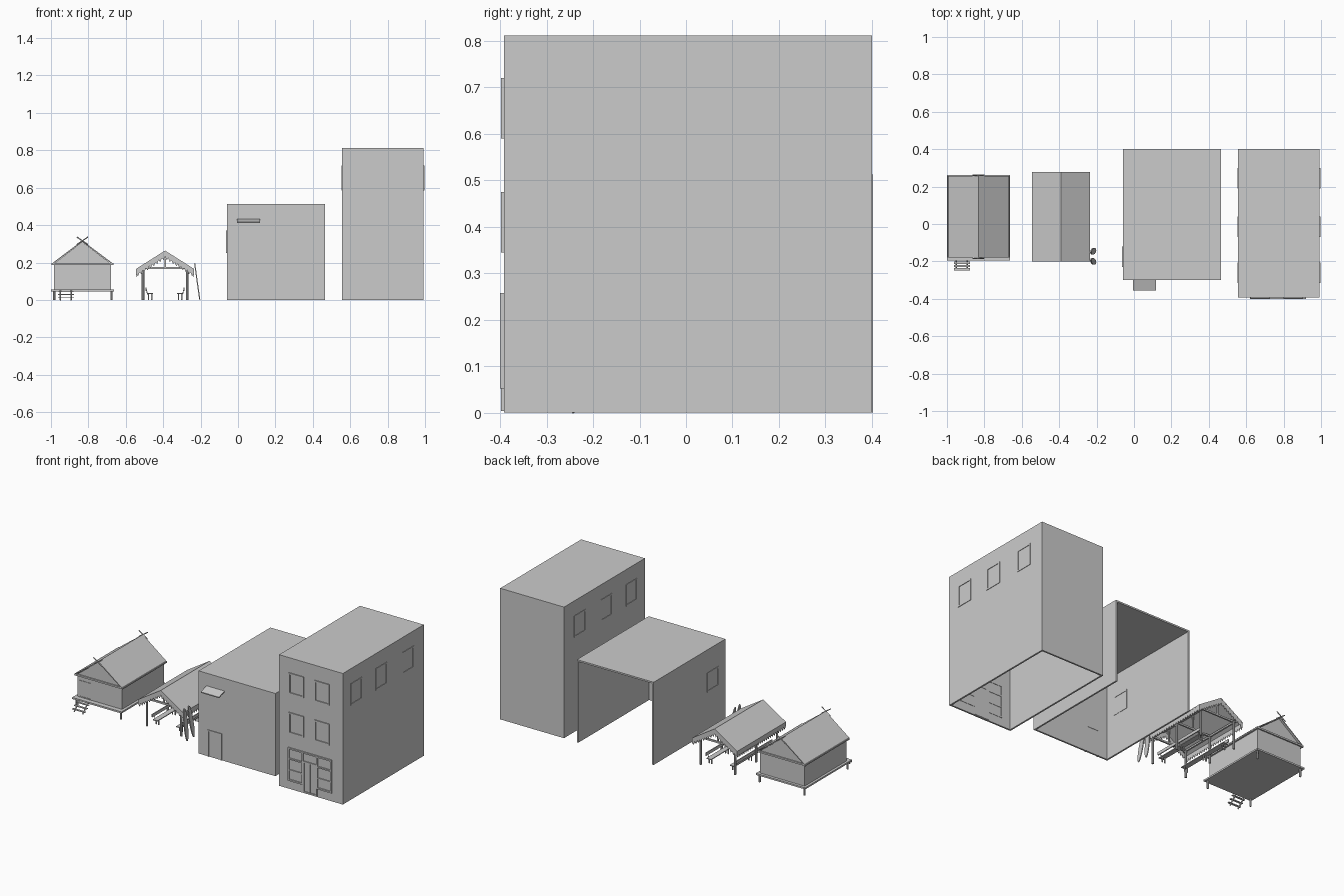
import bpy, bmesh, math
from mathutils import Vector

if "Cube" in bpy.data.objects:
    bpy.data.objects.remove(bpy.data.objects["Cube"])


def mesh_obj(name, verts, faces):
    me = bpy.data.meshes.new(name)
    me.from_pydata([tuple(v) for v in verts], [], faces)
    me.update()
    ob = bpy.data.objects.new(name, me)
    bpy.context.collection.objects.link(ob)
    return ob


def box(name, x0, x1, y0, y1, z0, z1):
    v = [(x, y, z) for x in (x0, x1) for y in (y0, y1) for z in (z0, z1)]
    f = [(0, 1, 3, 2), (4, 6, 7, 5), (0, 4, 5, 1), (2, 3, 7, 6), (0, 2, 6, 4), (1, 5, 7, 3)]
    return mesh_obj(name, v, f)


def prism(name, prof, y0, y1):
    # x/z outline extruded along y
    n = len(prof)
    v = [(x, y, z) for y in (y0, y1) for x, z in prof]
    f = [tuple(range(n)), tuple(range(2 * n - 1, n - 1, -1))]
    f += [(i, i + n, (i + 1) % n + n, (i + 1) % n) for i in range(n)]
    ob = mesh_obj(name, v, f)
    bm = bmesh.new()
    bm.from_mesh(ob.data)
    bmesh.ops.recalc_face_normals(bm, faces=bm.faces)
    bm.to_mesh(ob.data)
    bm.free()
    return ob


def rod(name, a, b, r, sides=6):
    a, b = Vector(a), Vector(b)
    bpy.ops.mesh.primitive_cylinder_add(vertices=sides, radius=r, depth=(b - a).length, location=(a + b) / 2)
    ob = bpy.context.object
    ob.name = name
    ob.rotation_euler = (b - a).to_track_quat('Z', 'Y').to_euler()
    return ob


def frame(name, axis, p0, p1, a0, a1, z0, z1, t=0.009):
    # window frame of four strips, thickness p0..p1 across the wall
    for part, (b0, b1, c0, c1) in {"left": (a0, a0 + t, z0, z1), "right": (a1 - t, a1, z0, z1),
                                   "sill": (a0 + t, a1 - t, z0, z0 + t), "head": (a0 + t, a1 - t, z1 - t, z1)}.items():
        if axis == 'y':
            box(f"{name}_{part}", b0, b1, p0, p1, c0, c1)
        else:
            box(f"{name}_{part}", p0, p1, b0, b1, c0, c1)


def fringe(name, a, b, n, drop):
    # hanging zigzag thatch between two points
    a, b = Vector(a), Vector(b)
    v, f = [], []
    for i in range(n):
        p, q = a.lerp(b, i / n), a.lerp(b, (i + 1) / n)
        k = len(v)
        d = Vector((0, 0, -drop * 0.6))
        v += [p, p + d, (p + q) / 2 + Vector((0, 0, -drop)), q + d, q]
        f.append((k, k + 1, k + 2, k + 3, k + 4))
    ob = mesh_obj(name, v, f)
    m = ob.modifiers.new("thickness", 'SOLIDIFY')
    m.thickness = 0.003
    m.offset = 0


def shell(name, x0, x1, y0, y1, h, back):
    t = 0.01
    box(name + "_front_wall", x0, x1, y0, y0 + t, 0, h - t)
    yb = y1 - t if back else y1
    box(name + "_left_wall", x0, x0 + t, y0 + t, yb, 0, h - t)
    box(name + "_right_wall", x1 - t, x1, y0 + t, yb, 0, h - t)
    if back:
        box(name + "_back_wall", x0, x1, y1 - t, y1, 0, h - t)
    box(name + "_roof", x0, x1, y0, y1, h - t, h)


# Tall building
X0, X1, YF = 0.556, 0.993, -0.392
shell("tower", X0, X1, YF, 0.40, 0.812, True)
for y in (-0.315, -0.07, 0.19):
    frame("side_window", 'x', X1 - 0.012, X1 + 0.003, y, y + 0.11, 0.585, 0.72)
    frame("side_window", 'x', X0 - 0.003, X0 + 0.012, y, y + 0.11, 0.585, 0.72)
for x in (0.624, 0.80):
    for z in (0.345, 0.59):
        frame("front_window", 'y', YF - 0.006, YF + 0.012, x, x + 0.103, z, z + 0.13)
# Shopfront: two display windows and a middle door
for x in (0.62, 0.815):
    frame("display_window", 'y', YF - 0.008, YF + 0.012, x, x + 0.105, 0.052, 0.257)
    box("display_bar", x, x + 0.105, YF - 0.008, YF + 0.012, 0.185, 0.193)
    box("display_bar", x, x + 0.105, YF - 0.006, YF + 0.012, 0.115, 0.122)
box("door_header", 0.725, 0.815, YF - 0.008, YF + 0.012, 0.248, 0.257)
frame("shop_door", 'y', YF - 0.006, YF + 0.012, 0.722, 0.818, 0.004, 0.2)
box("door_middle", 0.768, 0.772, YF - 0.005, YF, 0.013, 0.19)

# Wide building, open at the back
shell("store", -0.06, 0.466, -0.30, 0.402, 0.512, False)
frame("store_window", 'x', -0.063, -0.048, -0.23, -0.12, 0.25, 0.37)
for x in (0.003, 0.092):
    box("store_door_jamb", x, x + 0.009, -0.304, -0.288, 0, 0.165)
box("store_door_head", 0.012, 0.092, -0.304, -0.288, 0.156, 0.165)
aw = mesh_obj("awning", [(x, y, z) for x in (-0.006, 0.118) for y, z in
              ((-0.355, 0.411), (-0.355, 0.417), (-0.30, 0.434), (-0.30, 0.427))],
              [(0, 1, 2, 3), (7, 6, 5, 4), (0, 4, 5, 1), (1, 5, 6, 2), (2, 6, 7, 3), (3, 7, 4, 0)])

# Stilt hut: platform, stilts, walls
C = -0.832
box("hut_platform", -1.0, -0.662, -0.195, 0.262, 0.046, 0.056)
for x in (-0.983, -0.677):
    for y in (-0.178, 0.245):
        rod("hut_stilt", (x, y, 0), (x, y, 0.046), 0.006, 8)
HY0, HY1 = -0.165, 0.245
box("hut_left_wall", -0.985, -0.979, HY0, HY1, 0.056, 0.19)
box("hut_right_wall", -0.685, -0.679, HY0, HY1, 0.056, 0.19)
box("hut_back_wall", -0.979, -0.685, HY1 - 0.006, HY1, 0.056, 0.19)
box("hut_front_wall", -0.979, -0.685, HY0, HY0 + 0.006, 0.056, 0.19)
frame("hut_door", 'y', HY0 - 0.003, HY0, -0.975, -0.888, 0.057, 0.16, 0.005)
# Hut roof with gables, eave boards and crossed ridge poles
prism("hut_gable_front", [(C - 0.155, 0.192), (C + 0.155, 0.192), (C, 0.31)], HY0, HY0 + 0.005)
prism("hut_gable_back", [(C - 0.155, 0.192), (C + 0.155, 0.192), (C, 0.31)], HY1 - 0.005, HY1)
prism("hut_roof", [(C - 0.166, 0.193), (C, 0.318), (C + 0.166, 0.193), (C + 0.158, 0.193), (C, 0.31), (C - 0.158, 0.193)],
      HY0 - 0.014, HY1 + 0.012)
for y in (HY0 - 0.012, HY1 + 0.004):
    box("hut_eave_end", C - 0.166, C + 0.166, y, y + 0.008, 0.187, 0.197)
for s in (-1, 1):
    x = C + s * 0.16
    box("hut_eave_side", x - 0.005, x + 0.005, HY0 - 0.012, HY1 + 0.012, 0.187, 0.197)
    for y in (HY0 - 0.018, HY1 + 0.016):
        rod("ridge_pole", (C + s * 0.03, y + s * 0.002, 0.337), (C - s * 0.03, y + s * 0.002, 0.296), 0.003)
# Hut stairs
for i in range(3):
    y, z = -0.248 + i * 0.017, 0.012 + i * 0.015
    box("stair_tread", -0.963, -0.877, y, y + 0.013, z, z + 0.004)
for x in (-0.95, -0.892):
    rod("stair_rail", (x, -0.246, 0), (x, -0.195, 0.05), 0.004)

# Open pavilion with thatched roof
P, PY0, PY1 = -0.39, -0.20, 0.278
prism("pavilion_roof", [(P - 0.155, 0.166), (P, 0.264), (P + 0.155, 0.166), (P + 0.155, 0.16), (P, 0.257), (P - 0.155, 0.16)],
      PY0, PY1)
for s in (-1, 1):
    e = P + s * 0.153
    fringe("eave_thatch", (e, PY0, 0.165), (e, PY1, 0.165), 24, 0.042)
    for y in (PY0 + 0.002, PY1 - 0.002):
        fringe("gable_thatch", (e, y, 0.163), (P, y, 0.26), 9, 0.042)
    x = P + s * 0.118
    box("side_beam", x - 0.005, x + 0.005, PY0 + 0.02, PY1 - 0.02, 0.163, 0.173)
    for y in (-0.165, 0.04, 0.245):
        rod("pavilion_post", (x, y, 0), (x, y, 0.17), 0.007, 8)
    # Bench: seat, back rest and legs
    b = P + s * 0.08
    box("bench_seat", b - 0.016, b + 0.016, -0.14, 0.22, 0.031, 0.036)
    r = b + s * 0.021
    box("bench_back", r - 0.003, r + 0.003, -0.14, 0.22, 0.048, 0.066)
    for y in (-0.12, 0.04, 0.2):
        box("bench_leg", b - 0.012, b - 0.006, y, y + 0.006, 0, 0.031)
        box("bench_leg", b + 0.006, b + 0.012, y, y + 0.006, 0, 0.031)
        rod("bench_back_stay", (b + s * 0.014, y, 0.03), (r, y, 0.062), 0.002)
for y in (-0.165, 0.04, 0.245):
    box("cross_beam", P - 0.125, P + 0.125, y - 0.005, y + 0.005, 0.165, 0.175)
    box("king_post", P - 0.004, P + 0.004, y - 0.004, y + 0.004, 0.175, 0.258)

# Leaning boards, leaf shaped
for y, tilt in ((-0.146, 0.06), (-0.2, -0.05)):
    n = 16
    prof = [(0.017 * math.sin(2 * math.pi * i / n), -0.097 * math.cos(2 * math.pi * i / n)) for i in range(n)]
    ob = prism("leaning_board", prof, -0.003, 0.003)
    ob.rotation_euler = (tilt, -0.14, 0)
    ob.rotation_euler = (tilt, -0.14, math.radians(0))
    for v in ob.data.vertices:
        v.co.x, v.co.y = -v.co.y, v.co.x
    ob.location = (-0.218, y, 0.098)
